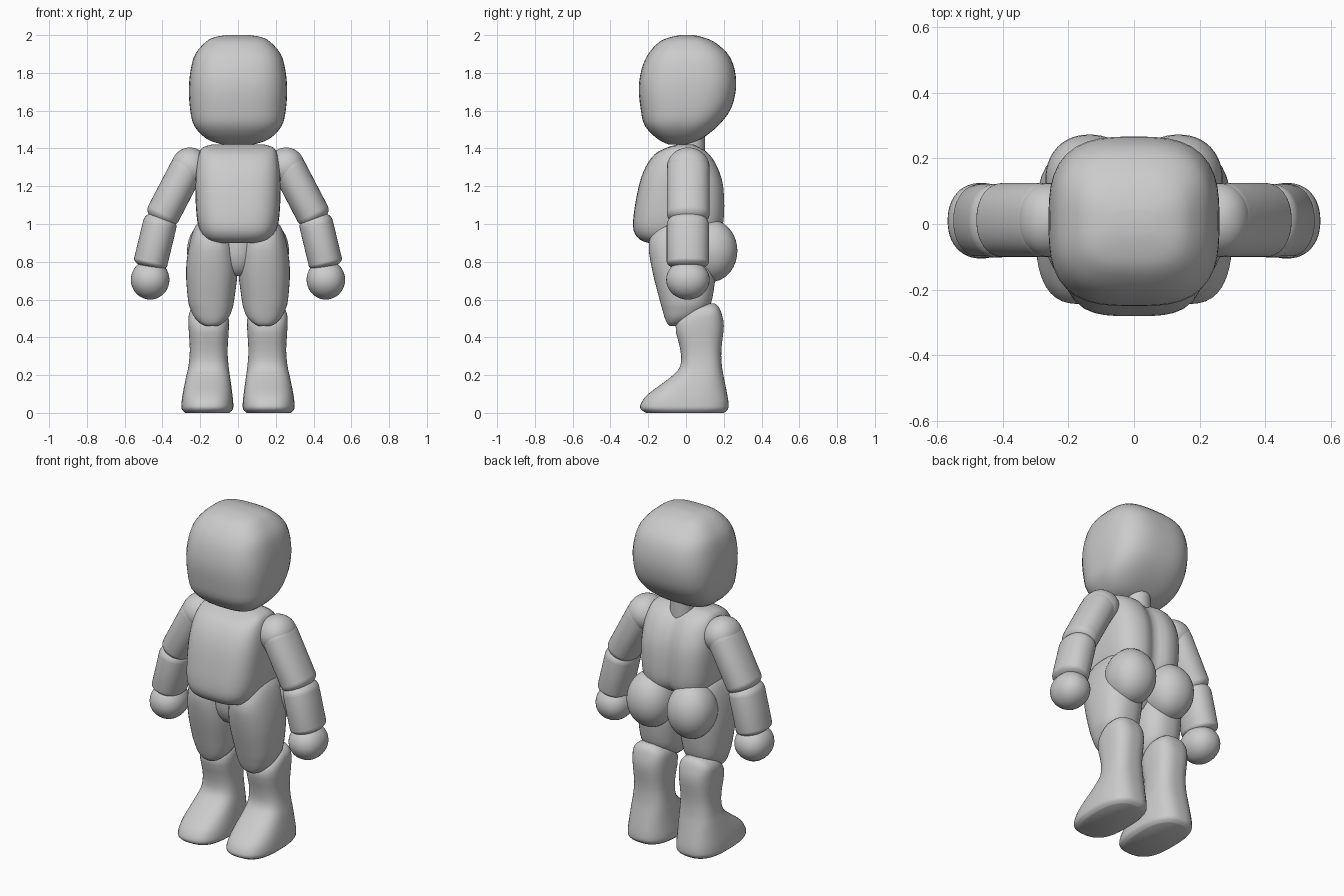
import bpy, bmesh
from math import cos, sin, pi, radians, exp, atan2
from mathutils import Matrix, Vector

cube = bpy.data.objects.get("Cube")
if cube:
    bpy.data.objects.remove(cube, do_unlink=True)

GREY = (0.6, 0.6, 0.6, 1)
grey = bpy.data.materials.new("plain_grey")
grey.use_nodes = True
grey.diffuse_color = GREY
grey.node_tree.nodes["Principled BSDF"].inputs["Base Color"].default_value = GREY

SIDES = 48


def smooth_rings(rings, steps):
    """Catmull-Rom interpolation through the given cross-sections."""
    if steps == 1:
        return rings
    out = []
    last = len(rings) - 1
    for i in range(last):
        a, b, c, d = (rings[min(max(k, 0), last)] for k in range(i - 1, i + 3))
        for s in range(steps):
            t = s / steps
            out.append([q + t * (r - p) / 2
                        + t * t * (p - 2.5 * q + 2 * r - d_ / 2)
                        + t ** 3 * (1.5 * (q - r) + (d_ - p) / 2)
                        for p, q, r, d_ in zip(a, b, c, d)])
    return out + [rings[-1]]


def loft(name, rings, power=2.0, steps=3, matrix=Matrix(), warp=None):
    """Skin over rounded cross-sections given as (z, x0, x1, y0, y1)."""
    bm = bmesh.new()
    loops = []
    for z, x0, x1, y0, y1 in smooth_rings(rings, steps):
        loop = []
        for k in range(SIDES):
            c, s = cos(2 * pi * k / SIDES), sin(2 * pi * k / SIDES)
            r = (abs(c) ** power + abs(s) ** power) ** (-1 / power)
            p = Vector(((x0 + x1 + c * r * (x1 - x0)) / 2,
                        (y0 + y1 + s * r * (y1 - y0)) / 2, z))
            loop.append(bm.verts.new(matrix @ (warp(p) if warp else p)))
        loops.append(loop)
    for low, high in zip(loops, loops[1:]):
        for k in range(SIDES):
            n = (k + 1) % SIDES
            bm.faces.new((low[k], low[n], high[n], high[k]))
    bm.faces.new(loops[0])
    bm.faces.new(loops[-1])
    bmesh.ops.recalc_face_normals(bm, faces=bm.faces)
    mesh = bpy.data.meshes.new(name)
    bm.to_mesh(mesh)
    bm.free()
    mesh.materials.append(grey)
    mesh.shade_smooth()
    mesh.set_sharp_from_angle(angle=radians(50))
    obj = bpy.data.objects.new(name, mesh)
    bpy.context.collection.objects.link(obj)
    return obj


def pill(name, start, end, rx, ry, cap_start, cap_end, flip):
    """Capsule between two points, with separately rounded ends."""
    a, b = Vector(start), Vector(end)
    axis = b - a
    quarter = [k * pi / 18 for k in range(10)]
    profile = [(-cap_start * cos(q), max(sin(q), 0.02)) for q in quarter]
    profile += [(axis.length + cap_end * cos(q), max(sin(q), 0.02))
                for q in reversed(quarter)]
    if axis.length < 0.001:
        del profile[10]
    rings = [(z, -rx * w, rx * w, -ry * w, ry * w) for z, w in profile]
    turn = Matrix.Rotation(atan2(axis.x, axis.z), 4, 'Y')
    return loft(name, rings, 2.2, 1, flip @ Matrix.Translation(a) @ turn)


def centred(rows):
    return [(z, -w, w, y0, y1) for z, w, y0, y1 in rows]


# Head: rounded block, back of skull tapering to the chin
loft("head", centred([
    (1.42, 0.08, -0.09, 0.0), (1.45, 0.165, -0.15, 0.08),
    (1.52, 0.232, -0.218, 0.17), (1.61, 0.254, -0.24, 0.238),
    (1.72, 0.26, -0.25, 0.265), (1.82, 0.25, -0.235, 0.257),
    (1.9, 0.226, -0.2, 0.222), (1.965, 0.17, -0.14, 0.148),
    (1.99, 0.12, -0.08, 0.085), (2.0, 0.06, -0.03, 0.04)]), 3.0)

# Neck
loft("neck", centred([(1.36, 0.07, -0.03, 0.1), (1.5, 0.07, -0.03, 0.1)]), 2, 1)


# Torso, with a groove along the spine
def spine(p):
    if p.y > 0:
        p.y -= 0.03 * exp(-(p.x / 0.045) ** 2) * min(1, p.y / 0.1)
    return p


loft("torso", centred([
    (0.9, 0.12, -0.2, 0.05), (0.918, 0.17, -0.245, 0.12),
    (0.965, 0.203, -0.277, 0.185), (1.05, 0.22, -0.277, 0.205),
    (1.2, 0.226, -0.25, 0.2), (1.3, 0.22, -0.215, 0.17),
    (1.37, 0.207, -0.165, 0.125), (1.405, 0.187, -0.1, 0.075),
    (1.42, 0.14, -0.05, 0.04)]), 3.5, warp=spine)

# Front of the pelvis
loft("pelvis_front", centred([
    (0.725, 0.03, -0.08, 0.02), (0.74, 0.058, -0.11, 0.06),
    (0.78, 0.083, -0.14, 0.09), (0.85, 0.1, -0.16, 0.1),
    (0.98, 0.11, -0.16, 0.1)]), 2.4)

# Paired parts
for side, sign in (("left", 1), ("right", -1)):
    flip = Matrix.Diagonal((sign, 1, 1, 1))

    # Arm
    ball = (0.255, 0.012, 1.3)
    pill(side + "_shoulder", ball, ball, 0.1, 0.113, 0.105, 0.105, flip)
    pill(side + "_upper_arm", (0.275, 0.012, 1.285), (0.395, 0.012, 1.055),
         0.09, 0.113, 0.09, 0.06, flip)
    pill(side + "_forearm", (0.415, 0.01, 0.995), (0.462, 0.01, 0.8),
         0.09, 0.112, 0.07, 0.04, flip)
    palm = (0.465, 0.01, 0.705)
    pill(side + "_hand", palm, palm, 0.102, 0.115, 0.105, 0.105, flip)

    # Leg
    cheek = (0.135, 0.13, 0.858)
    pill(side + "_buttock", cheek, cheek, 0.135, 0.142, 0.165, 0.165, flip)
    loft(side + "_thigh", [
        (0.46, 0.11, 0.17, -0.085, -0.04), (0.475, 0.08, 0.2, -0.1, 0.0),
        (0.505, 0.05, 0.23, -0.113, 0.06), (0.545, 0.032, 0.25, -0.125, 0.11),
        (0.6, 0.02, 0.265, -0.14, 0.138), (0.76, 0.002, 0.275, -0.18, 0.16),
        (0.9, 0.02, 0.256, -0.197, 0.16), (0.99, 0.05, 0.225, -0.15, 0.13),
        (1.03, 0.1, 0.18, -0.06, 0.06)], 2.4, matrix=flip)
    loft(side + "_boot", [
        (0, 0.045, 0.28, -0.21, 0.2), (0.02, 0.027, 0.298, -0.24, 0.222),
        (0.05, 0.025, 0.299, -0.238, 0.225), (0.1, 0.03, 0.293, -0.2, 0.218),
        (0.19, 0.042, 0.275, -0.08, 0.2), (0.25, 0.05, 0.262, -0.03, 0.19),
        (0.335, 0.055, 0.255, -0.03, 0.187), (0.46, 0.048, 0.262, -0.055, 0.2),
        (0.53, 0.055, 0.258, 0.0, 0.187), (0.565, 0.085, 0.23, 0.05, 0.17),
        (0.58, 0.12, 0.19, 0.09, 0.15)], 2.7, matrix=flip)
